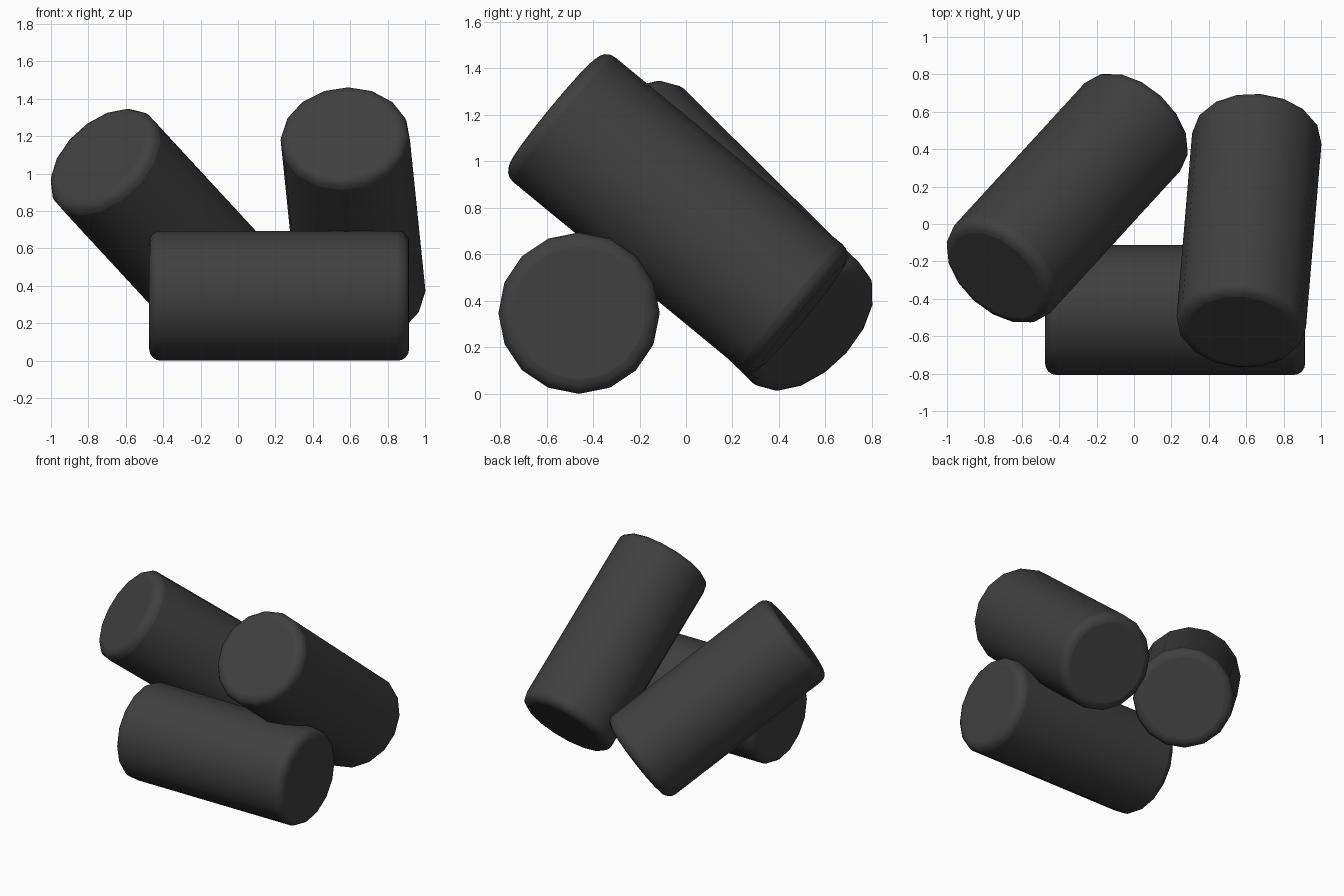
import bpy
import math
from mathutils import Vector, Quaternion

cube = bpy.data.objects.get("Cube")
if cube:
    bpy.data.objects.remove(cube, do_unlink=True)

RADIUS, LENGTH, ROUNDING, SIDES = 0.347, 1.39, 0.06, 16

charcoal = bpy.data.materials.new("charcoal")
charcoal.use_nodes = True
COLOUR = (0.05, 0.05, 0.05, 1)
charcoal.diffuse_color = COLOUR
charcoal.node_tree.nodes["Principled BSDF"].inputs["Base Color"].default_value = COLOUR


def log(name, centre, axis, roll):
    """Cylinder with rounded rims, lying along the axis."""
    bpy.ops.mesh.primitive_cylinder_add(
        vertices=SIDES, radius=RADIUS, depth=LENGTH, location=centre)
    obj = bpy.context.object
    obj.name = name
    obj.rotation_mode = "QUATERNION"
    turn = Vector(axis).to_track_quat("Z", "Y")
    obj.rotation_quaternion = turn @ Quaternion((0, 0, 1), math.radians(roll))
    obj.data.materials.append(charcoal)
    bpy.ops.object.shade_smooth_by_angle(angle=math.radians(50))
    # Round only the rims: the side edges are too shallow to be bevelled
    rim = obj.modifiers.new("rounded_rims", "BEVEL")
    rim.width = ROUNDING
    rim.segments = 4
    rim.limit_method = "ANGLE"
    rim.angle_limit = math.radians(50)
    return obj


# One piece lies flat across the front, two lean down towards the back
log("front_log", (0.22, -0.46, 0.347), (1, 0, 0), 0)
log("left_leaning_log", (0.615, -0.035, 0.777), (0.065, 0.771, -0.634), 0)
log("right_leaning_log", (-0.357, 0.138, 0.68), (0.545, 0.595, -0.59), 0)
